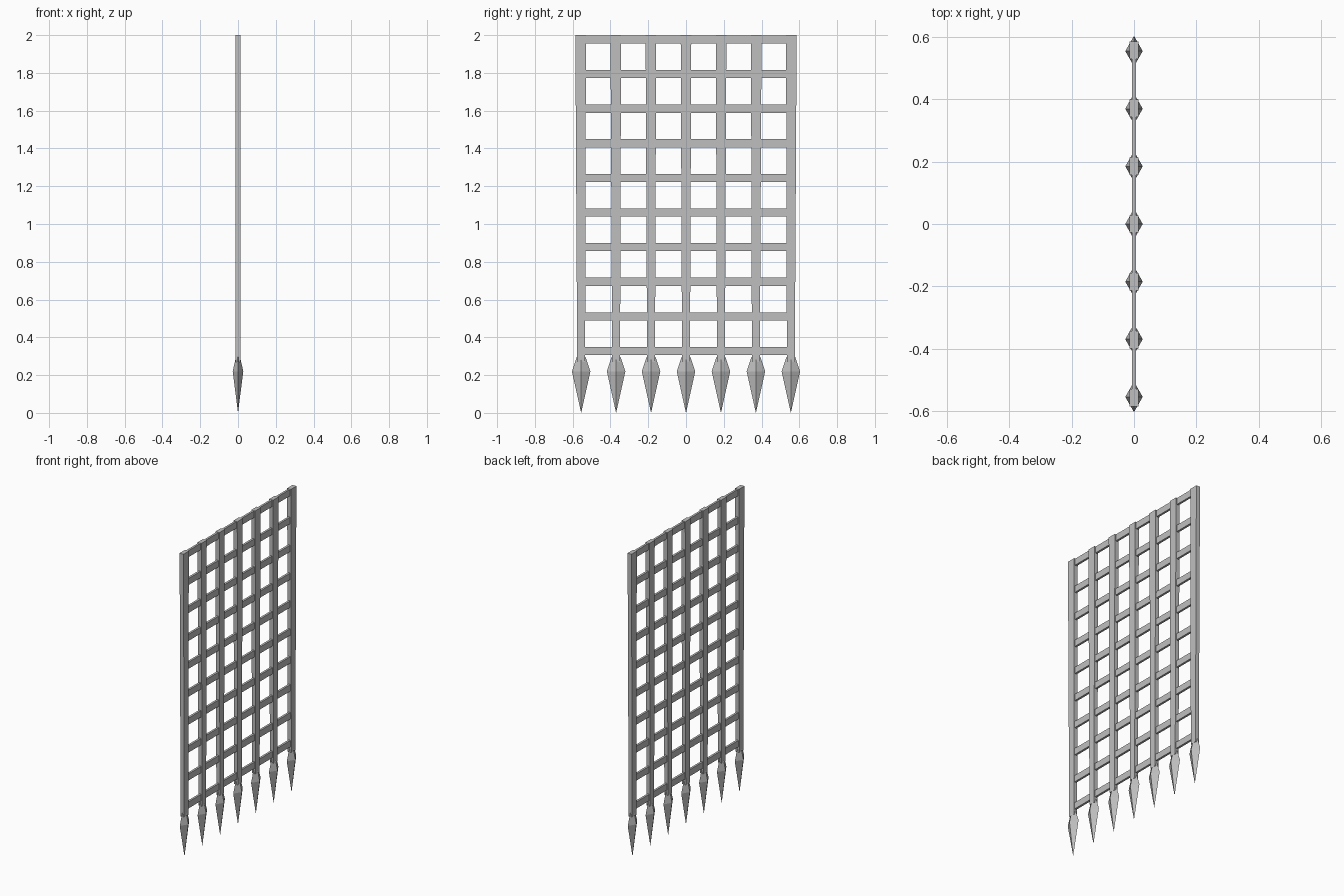
import bpy, bmesh

# Remove the default cube
cube = bpy.data.objects.get("Cube")
if cube:
    bpy.data.objects.remove(cube, do_unlink=True)

iron = bpy.data.materials.new("grey iron")
iron.use_nodes = True
iron.diffuse_color = (0.52, 0.52, 0.52, 1)
iron.node_tree.nodes["Principled BSDF"].inputs["Base Color"].default_value = (0.52, 0.52, 0.52, 1)

SQUARE = [(-1, -1), (1, -1), (1, 1), (-1, 1)]
DIAMOND = [(0, -1), (1, 0), (0, 1), (-1, 0)]


def loft(name, section, levels):
    """Stack scaled sections; levels are (z, centre y, half x, half y)."""
    bm = bmesh.new()
    rings = [[bm.verts.new((x * hx, cy + y * hy, z)) for x, y in section]
             for z, cy, hx, hy in levels]
    n = len(section)
    for a, b in zip(rings, rings[1:]):
        for i in range(n):
            j = (i + 1) % n
            bm.faces.new((a[i], a[j], b[j], b[i]))
    bm.faces.new(rings[0][::-1])
    bm.faces.new(rings[-1])
    bmesh.ops.remove_doubles(bm, verts=bm.verts, dist=0.0001)
    bmesh.ops.recalc_face_normals(bm, faces=bm.faces)
    mesh = bpy.data.meshes.new(name)
    bm.to_mesh(mesh)
    bm.free()
    mesh.materials.append(iron)
    obj = bpy.data.objects.new(name, mesh)
    bpy.context.collection.objects.link(obj)
    return obj


# Uprights, slightly narrower at the foot, each ending in a spearhead
for i in range(7):
    y = (i - 3) * 0.185
    loft(f"upright_bar_{i + 1}", SQUARE,
         [(0.27, y, 0.013, 0.021), (2.0, y * 1.005, 0.014, 0.028)])
    loft(f"spearhead_{i + 1}", DIAMOND,
         [(0, y, 0.00001, 0.00001), (0.22, y, 0.028, 0.049), (0.295, y, 0.011, 0.024)])

# Flat crossbars
for i in range(10):
    z = 0.328 + i * 0.1832
    loft(f"crossbar_{i + 1}", SQUARE,
         [(z - 0.0215, 0, 0.007, 0.56), (z + 0.0215, 0, 0.007, 0.56)])
